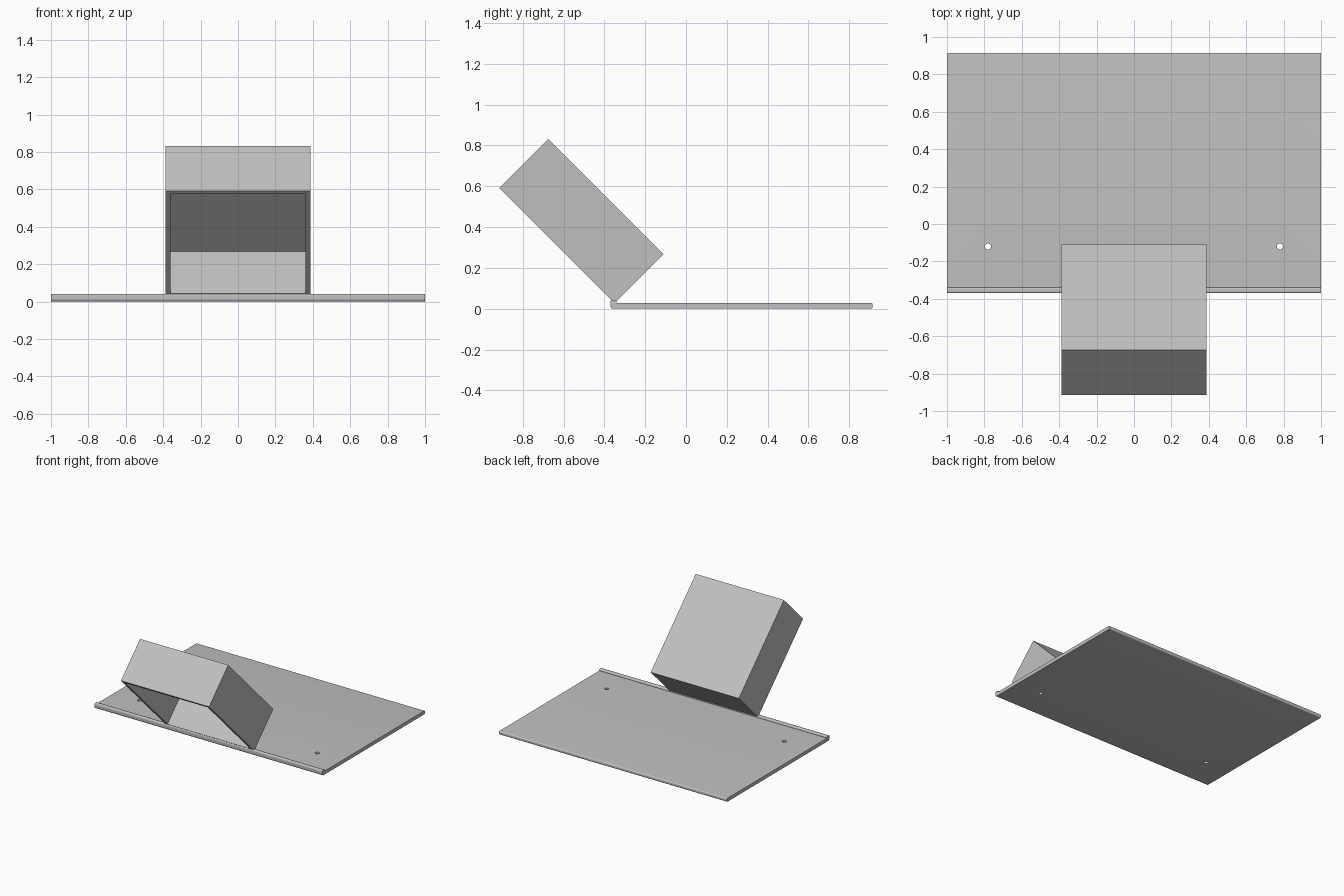
import bpy
import bmesh
from math import sin, cos, pi
from mathutils import Vector

cube = bpy.data.objects.get("Cube")
if cube:
    bpy.data.objects.remove(cube, do_unlink=True)

grey = bpy.data.materials.new("plain_grey")
grey.use_nodes = True
colour = (0.527, 0.527, 0.527, 1)
grey.diffuse_color = colour
grey.node_tree.nodes["Principled BSDF"].inputs["Base Color"].default_value = colour


def finish(bm, name):
    bmesh.ops.recalc_face_normals(bm, faces=bm.faces)
    mesh = bpy.data.meshes.new(name)
    bm.to_mesh(mesh)
    bm.free()
    mesh.materials.append(grey)
    obj = bpy.data.objects.new(name, mesh)
    bpy.context.collection.objects.link(obj)
    return obj


def prism(profile, half_width):
    """Extrude a (y, z) profile across x."""
    bm = bmesh.new()
    face = bm.faces.new([bm.verts.new((-half_width, y, z)) for y, z in profile])
    new = bmesh.ops.extrude_face_region(bm, geom=[face])["geom"]
    verts = [v for v in new if isinstance(v, bmesh.types.BMVert)]
    bmesh.ops.translate(bm, verts=verts, vec=(2 * half_width, 0, 0))
    return bm


def arc(y, z, radius, start, steps=6):
    """Quarter-circle corner, counter-clockwise from the start angle."""
    return [(y + radius * cos(start + i * pi / 2 / steps),
             z + radius * sin(start + i * pi / 2 / steps)) for i in range(steps + 1)]


# Base plate with rounded long edges and a raised front lip
front, back, top, lip_top, lip_back = -0.37, 0.915, 0.028, 0.041, -0.34
r = 0.009
profile = (arc(front + 0.014, 0.014, 0.014, pi)
           + arc(back - r, r, r, -pi / 2)
           + arc(back - r, top - r, r, 0)
           + [(lip_back, top)]
           + arc(lip_back - r, lip_top - r, r, 0)
           + arc(front + r, lip_top - r, r, pi / 2))
plate = finish(prism(profile, 1.0), "base_plate")

# Two screw holes through the plate
for x in (-0.78, 0.78):
    bm = bmesh.new()
    bmesh.ops.create_cone(bm, cap_ends=True, segments=24, radius1=0.016,
                          radius2=0.016, depth=0.2)
    bmesh.ops.translate(bm, verts=bm.verts, vec=(x, -0.12, 0))
    cutter = finish(bm, "hole_cutter")
    cutter.hide_render = True
    bpy.context.view_layer.objects.active = plate
    cut = plate.modifiers.new("hole", "BOOLEAN")
    cut.operation, cut.solver, cut.object = "DIFFERENCE", "EXACT", cutter
    bpy.ops.object.modifier_apply(modifier=cut.name)
    bpy.data.objects.remove(cutter, do_unlink=True)

bpy.ops.object.select_all(action="DESELECT")
plate.select_set(True)
bpy.ops.object.shade_smooth_by_angle(angle=pi / 6)

# Tilted box, hollow and open on its lower front side
wall = 0.025
corners = [(-0.675, 0.832), (-0.915, 0.592), (-0.35, 0.027), (-0.11, 0.267)]
bm = prism(corners, 0.387)
bmesh.ops.recalc_face_normals(bm, faces=bm.faces)
outward = Vector((0, -1, -1)).normalized()
opening = max(bm.faces, key=lambda f: f.normal.dot(outward))
bmesh.ops.inset_region(bm, faces=[opening], thickness=wall, use_even_offset=True)
new = bmesh.ops.extrude_face_region(bm, geom=[opening])["geom"]
inner = [v for v in new if isinstance(v, bmesh.types.BMVert)]
if opening.is_valid:
    bmesh.ops.delete(bm, geom=[opening], context="FACES_ONLY")
depth = (Vector(corners[0]) - Vector(corners[1])).length - wall
bmesh.ops.translate(bm, verts=inner, vec=-outward * depth)
finish(bm, "tilted_box")
